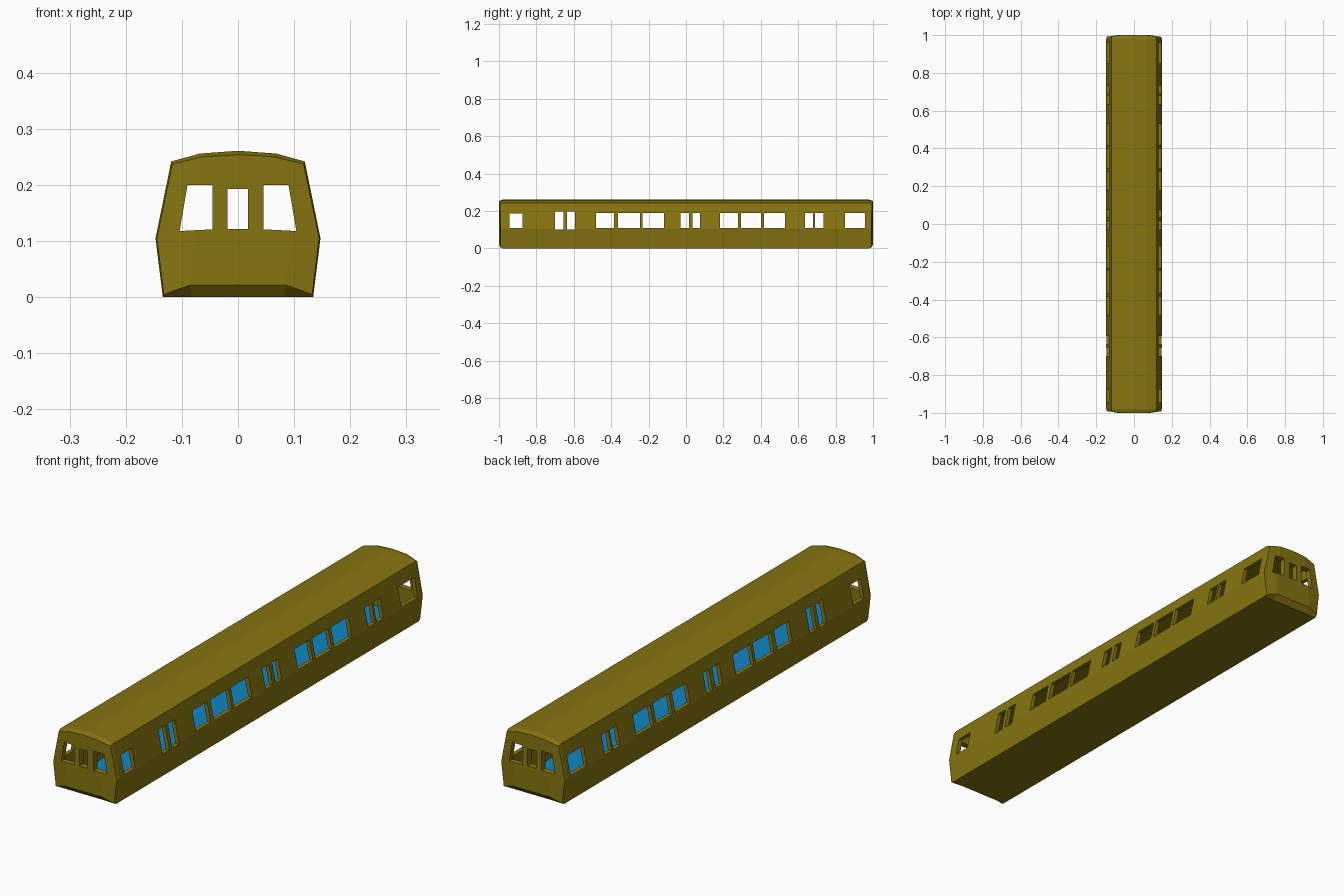
import bpy, bmesh

if "Cube" in bpy.data.objects:
    bpy.data.objects.remove(bpy.data.objects["Cube"])

def material(name, rgb):
    m = bpy.data.materials.new(name)
    m.diffuse_color = (*rgb, 1)
    m.use_nodes = True
    m.node_tree.nodes["Principled BSDF"].inputs["Base Color"].default_value = m.diffuse_color
    return m

olive = material("olive_paint", (0.24, 0.18, 0.005))
blue = material("blue_floor", (0.004, 0.24, 0.55))

def finish(bm, name, mat=None):
    bmesh.ops.recalc_face_normals(bm, faces=bm.faces)
    me = bpy.data.meshes.new(name)
    bm.to_mesh(me)
    bm.free()
    ob = bpy.data.objects.new(name, me)
    bpy.context.collection.objects.link(ob)
    if mat:
        me.materials.append(mat)
    return ob

def add_prism(bm, lo, hi):
    """Closed prism between two matching rings of points."""
    a = [bm.verts.new(p) for p in lo]
    b = [bm.verts.new(p) for p in hi]
    bm.faces.new(a)
    bm.faces.new(b)
    n = len(a)
    for i in range(n):
        bm.faces.new((a[i], a[(i + 1) % n], b[(i + 1) % n], b[i]))

# Half cross-section (x, z), roof centre to underside
half = [(0, .261), (.068, .256), (.119, .242), (.147, .105), (.134, 0), (.085, 0)]
ring = half + [(-x, z) for x, z in reversed(half[1:])]

# End ring: drawn in slightly, bowed in plan, chamfered top and bottom
end_half = [(0, 1, .254), (.066, 1, .25), (.117, .994, .237),
            (.1445, .991, .105), (.132, .992, .005), (.085, 1, .022)]
end_ring = end_half + [(-x, y, z) for x, y, z in reversed(end_half[1:])]

# Outer body
bm = bmesh.new()
rings = []
for s in (-1, 1):
    e = [(x, s * y, z) for x, y, z in end_ring]
    m = [(x, s * .98, z) for x, z in ring]
    rings += [e, m] if s < 0 else [m, e]
loops = [[bm.verts.new(p) for p in r] for r in rings]
n = len(ring)
for a, b in zip(loops, loops[1:]):
    for i in range(n):
        bm.faces.new((a[i], a[(i + 1) % n], b[(i + 1) % n], b[i]))
for v in (loops[0], loops[-1]):
    bm.faces.new((v[0], v[1], v[5], v[6], v[10]))
    bm.faces.new(v[1:6])
    bm.faces.new(v[6:11])
bmesh.ops.triangulate(bm, faces=[f for f in bm.faces if len(f.verts) > 4])
body = finish(bm, "carriage_body", olive)

# Hollow interior
bm = bmesh.new()
inner = [(x * .885, .012 + z * .89) for x, z in ring]
add_prism(bm, [(x, -.975, z) for x, z in inner], [(x, .975, z) for x, z in inner])
interior = finish(bm, "interior_cutter", olive)

# Side windows: (y start, y end, z bottom, z top), cut through both sides
lo, hi = .11, .19
side = [(-.945, -.875, lo, .187), (-.70, -.655, .10, .196), (-.637, -.593, .10, .196),
        (-.481, -.385, lo, hi), (-.364, -.246, lo, hi), (-.232, -.118, lo, hi),
        (-.029, .016, lo, hi), (.036, .075, lo, hi),
        (.181, .278, lo, hi), (.295, .40, lo, hi), (.417, .53, lo, hi),
        (.635, .68, lo, .188), (.69, .734, lo, .188), (.85, .957, lo, .188)]
bm = bmesh.new()
for y0, y1, z0, z1 in side:
    sq = [(y0, z0), (y1, z0), (y1, z1), (y0, z1)]
    add_prism(bm, [(-.3, y, z) for y, z in sq], [(.3, y, z) for y, z in sq])
side_cut = finish(bm, "side_window_cutter", olive)

# End windows: two tapered outer panes and a narrow middle pane
bm = bmesh.new()
outer = [(.045, .121), (.104, .118), (.09, .2), (.045, .2)]
panes = [outer, [(-x, z) for x, z in outer],
         [(-.019, .122), (.018, .122), (.018, .193), (-.019, .193)]]
for p in panes:
    add_prism(bm, [(x, -1.2, z) for x, z in p], [(x, 1.2, z) for x, z in p])
end_cut = finish(bm, "end_window_cutter", olive)

# Carve the shell
bpy.context.view_layer.objects.active = body
for cutter in (interior, side_cut, end_cut):
    cutter.hide_render = True
    mod = body.modifiers.new(cutter.name, 'BOOLEAN')
    mod.operation = 'DIFFERENCE'
    mod.solver = 'EXACT'
    mod.object = cutter
    bpy.ops.object.modifier_apply(modifier=mod.name)
    bpy.data.objects.remove(cutter)

# Blue floor panel
bm = bmesh.new()
sq = [(-.119, -.974), (.119, -.974), (.119, .974), (-.119, .974)]
add_prism(bm, [(x, y, .0125) for x, y in sq], [(x, y, .016) for x, y in sq])
finish(bm, "floor_panel", blue)
